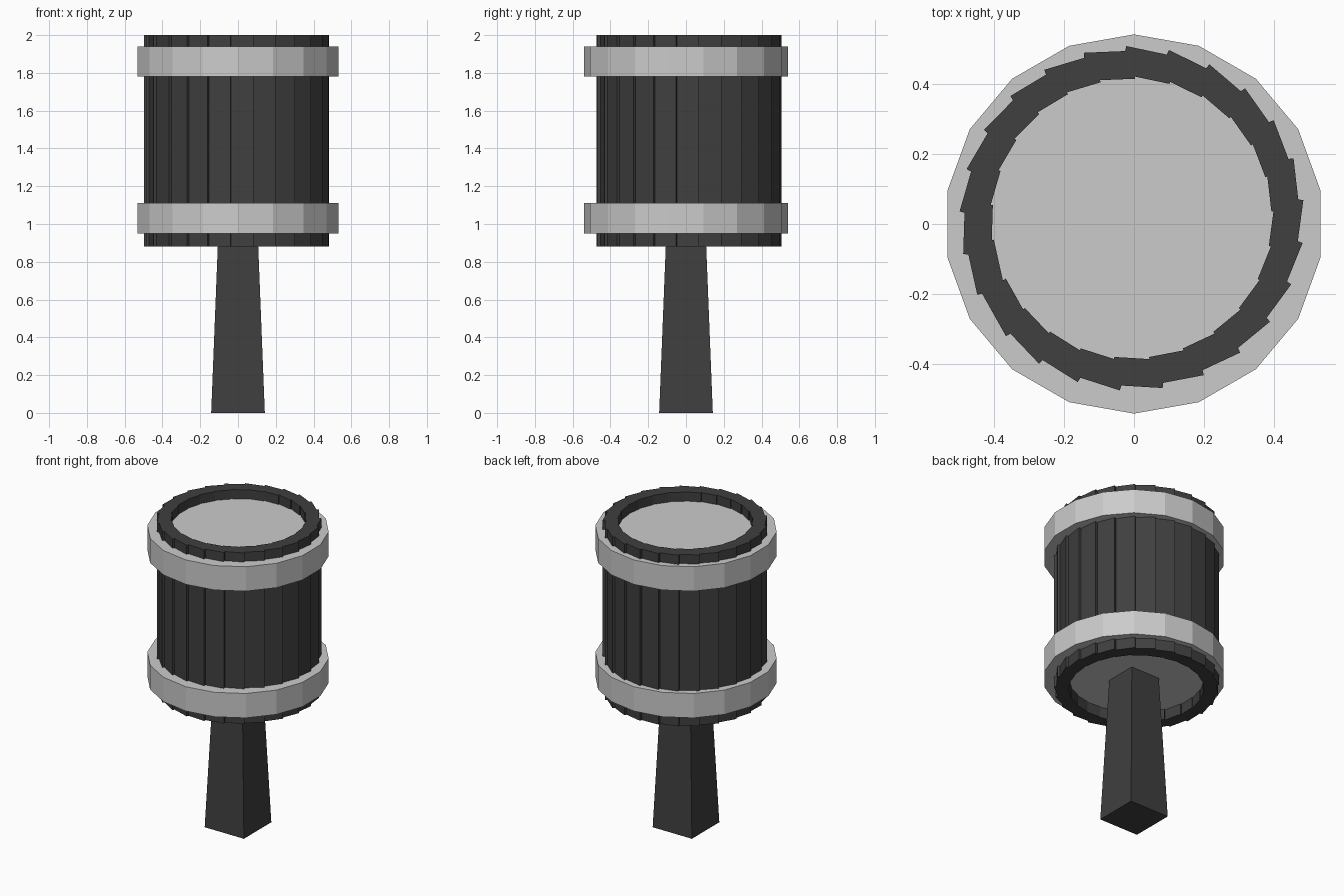
import bpy
import math
from mathutils import Matrix, Vector

if "Cube" in bpy.data.objects:
    bpy.data.objects.remove(bpy.data.objects["Cube"])

wood = bpy.data.materials.new("dark_wood")
wood.diffuse_color = (0.05, 0.05, 0.05, 1)
wood.use_nodes = True
wood.node_tree.nodes["Principled BSDF"].inputs["Base Color"].default_value = wood.diffuse_color


def prism(name, bottom, top, z0, z1, mat=None):
    """Solid between two matching outlines."""
    n = len(bottom)
    verts = [(x, y, z0) for x, y in bottom] + [(x, y, z1) for x, y in top]
    faces = [tuple(reversed(range(n))), tuple(range(n, 2 * n))]
    faces += [(i, (i + 1) % n, n + (i + 1) % n, n + i) for i in range(n)]
    mesh = bpy.data.meshes.new(name)
    mesh.from_pydata(verts, [], faces)
    obj = bpy.data.objects.new(name, mesh)
    bpy.context.collection.objects.link(obj)
    if mat:
        mesh.materials.append(mat)
    return obj


def rect(x0, x1, y0, y1):
    return [(x0, y0), (x1, y0), (x1, y1), (x0, y1)]


# Tapered square handle
prism("handle", rect(-.142, .142, -.142, .142), rect(-.104, .104, -.104, .104),
      0, 0.96, wood)

# Solid 18-sided bands, whose flat ends also close the barrel
ring = [(0.54 * math.sin(-math.tau * i / 18), 0.54 * math.cos(math.tau * i / 18))
        for i in range(18)]
for name, z0, z1 in (("lower_band", 0.95, 1.11), ("upper_band", 1.78, 1.94)):
    prism(name, ring, ring, z0, z1)

# Overlapping staves, slightly skewed, with a small gap where the ring closes
centre = Vector((-0.006, 0.016))
for i in range(25):
    turn = Matrix.Rotation(math.radians(192.5 - 14.3 * i), 2)
    outline = [tuple(centre + turn @ Vector(p))
               for p in rect(0.397, 0.477, -0.026, 0.117)]
    prism(f"stave_{i + 1}", outline, outline, 0.88, 2.0, wood)
